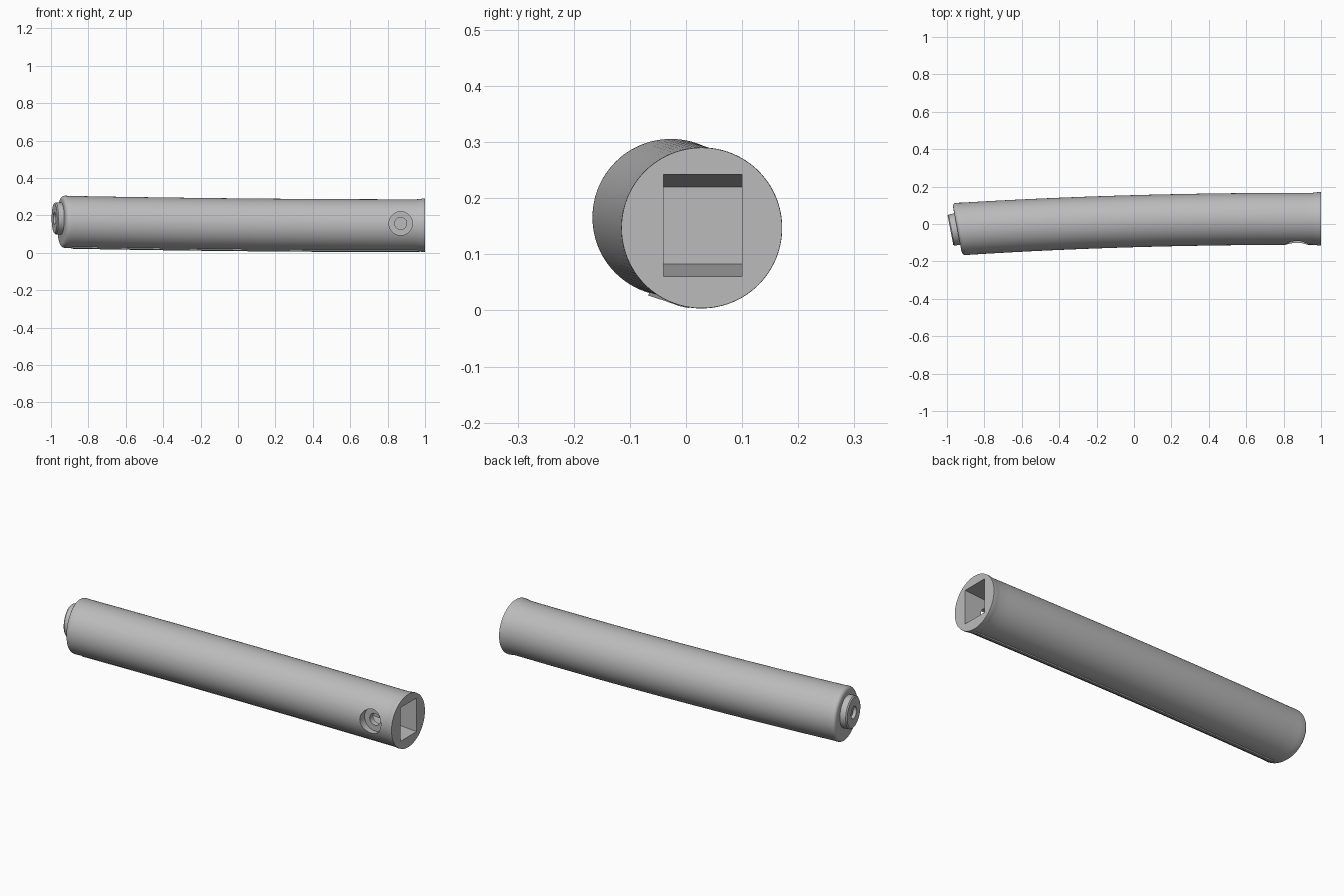
import bpy, bmesh
from math import sin, cos, pi, radians
from mathutils import Vector

cube = bpy.data.objects.get("Cube")
if cube:
    bpy.data.objects.remove(cube)

grey = bpy.data.materials.new("plain grey")
grey.use_nodes = True
grey.diffuse_color = (0.5, 0.5, 0.5, 1)
grey.node_tree.nodes["Principled BSDF"].inputs["Base Color"].default_value = (0.5, 0.5, 0.5, 1)

LEFT, RIGHT = -0.945, 1.0


def on_grip(x, radius, angle):
    """Point around the gently bent centre line; sections lean towards the far end."""
    t = (RIGHT - x) / (RIGHT - LEFT)
    dy, dz = radius * cos(angle), radius * sin(angle)
    return Vector((x - 0.19 * t * t * dy, 0.028 - 0.056 * t ** 2.2 + dy, 0.147 + 0.019 * t * t + dz))


def make_object(name, bm):
    bmesh.ops.recalc_face_normals(bm, faces=bm.faces)
    mesh = bpy.data.meshes.new(name)
    bm.to_mesh(mesh)
    bm.free()
    mesh.materials.append(grey)
    obj = bpy.data.objects.new(name, mesh)
    bpy.context.collection.objects.link(obj)
    return obj


def loft(name, sections):
    """Closed skin through equal point loops."""
    bm = bmesh.new()
    loops = [[bm.verts.new(p) for p in s] for s in sections]
    n = len(loops[0])
    for a, b in zip(loops, loops[1:]):
        for i in range(n):
            j = (i + 1) % n
            bm.faces.new((a[i], a[j], b[j], b[i]))
    bm.faces.new(loops[0])
    bm.faces.new(loops[-1])
    return make_object(name, bm)


def rod(name, start, direction, profile, sides=48):
    """Turned part: profile is (distance, radius) along direction."""
    turn = Vector(direction).to_track_quat('Z', 'Y')
    ring = [2 * pi * i / sides for i in range(sides)]
    return loft(name, [[Vector(start) + turn @ Vector((r * cos(a), r * sin(a), d)) for a in ring]
                       for d, r in profile])


def cut(obj, cutter):
    cutter.hide_render = True
    mod = obj.modifiers.new("cut", 'BOOLEAN')
    mod.operation, mod.solver, mod.object = 'DIFFERENCE', 'EXACT', cutter
    bpy.context.view_layer.objects.active = obj
    bpy.ops.object.modifier_apply(modifier=mod.name)
    bpy.data.objects.remove(cutter)


def smooth(obj):
    bpy.ops.object.select_all(action='DESELECT')
    obj.select_set(True)
    bpy.context.view_layer.objects.active = obj
    bpy.ops.object.shade_smooth_by_angle(angle=radians(30))


# Grip body with a flared open end and a rounded closed end
stations = [(RIGHT, 0.143), (0.99, 0.1435), (0.975, 0.141), (0.955, 0.139)]
stations += [(0.9 - 0.06 * i, 0.139) for i in range(31)]
stations += [(-0.925 - 0.02 * sin(a), 0.119 + 0.021 * cos(a)) for a in (0, pi / 8, pi / 4, 3 * pi / 8, pi / 2)]
sides = 96
body = loft("grip_body", [[on_grip(x, r, 2 * pi * i / sides) for i in range(sides)] for x, r in stations])

# Tapered rectangular socket
socket = loft("socket_cutter", [[(x, y, z) for y, z in ((-0.04, lo), (0.1, lo), (0.1, hi), (-0.04, hi))]
                                for x, lo, hi in ((1.01, 0.06, 0.243), (0.68, 0.083, 0.22))])
cut(body, socket)

# Counterbored screw hole through the front wall
cut(body, rod("screw_cutter", (0.87, -0.2, 0.157), (0, 1, 0),
              ((0, 0.063), (0.13, 0.063), (0.13, 0.032), (0.19, 0.032))))
smooth(body)

# Seam rib along the underside
rib_angle = radians(-103)
rib_xs = [0.97 - 0.0622 * i for i in range(31)]
rib = loft("seam_rib", [[on_grip(x, r, rib_angle + a) for r, a in
                         ((0.13, -0.07), (0.145, -0.07), (0.145, 0.07), (0.13, 0.07))] for x in rib_xs])
smooth(rib)

# Round end boss with a stepped hole
axis = Vector((-0.98, -0.19, 0)).normalized()
centre = Vector((-0.945, -0.027, 0.184))
boss = rod("end_boss", centre - axis * 0.03, axis, ((0, 0.085), (0.061, 0.085), (0.067, 0.079)))
cut(boss, rod("boss_cutter", centre + axis * 0.05, -axis,
              ((0, 0.032), (0.03, 0.032), (0.03, 0.018), (0.06, 0.018))))
smooth(boss)
